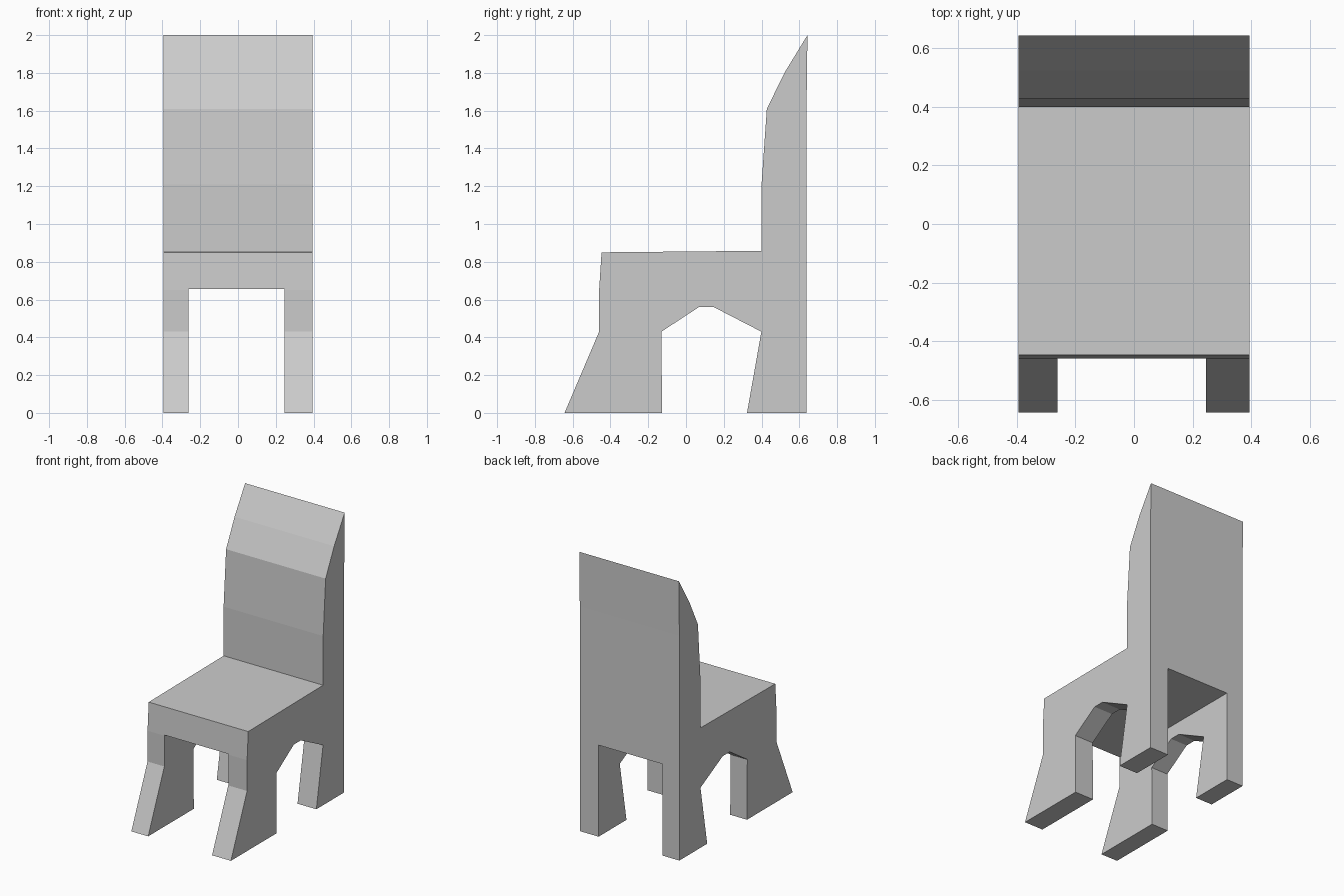
import bpy, bmesh

if "Cube" in bpy.data.objects:
    bpy.data.objects.remove(bpy.data.objects["Cube"])


def extrude_profile(name, points, x0, x1):
    """Prism from a (y, z) outline, spanning x0 to x1."""
    bm = bmesh.new()
    face = bm.faces.new([bm.verts.new((x0, y, z)) for y, z in points])
    new = bmesh.ops.extrude_face_region(bm, geom=[face])["geom"]
    bmesh.ops.translate(bm, vec=(x1 - x0, 0, 0),
                        verts=[g for g in new if isinstance(g, bmesh.types.BMVert)])
    bmesh.ops.recalc_face_normals(bm, faces=bm.faces)
    mesh = bpy.data.meshes.new(name)
    bm.to_mesh(mesh)
    bm.free()
    obj = bpy.data.objects.new(name, mesh)
    bpy.context.collection.objects.link(obj)
    return obj


# Side outline: front leg, seat, backrest, rear leg, arch between the legs
outline = [
    (-0.643, 0), (-0.46, 0.43), (-0.46, 0.65), (-0.447, 0.85),
    (-0.13, 0.853), (0.4, 0.858),
    (0.4, 1.21), (0.428, 1.61), (0.524, 1.805), (0.643, 2.0),
    (0.638, 1.61), (0.638, 0), (0.323, 0), (0.399, 0.43),
    (0.147, 0.56), (0.068, 0.56), (-0.13, 0.43), (-0.127, 0),
]
chair = extrude_profile("chair", outline, -0.394, 0.394)

# Channel running front to back that separates left and right legs
channel = extrude_profile("leg_gap_cutter",
                          [(-1, -0.2), (1, -0.2), (1, 0.655), (-1, 0.655)],
                          -0.261, 0.245)
channel.hide_render = True
cut = chair.modifiers.new("leg_gap", 'BOOLEAN')
cut.operation = 'DIFFERENCE'
cut.solver = 'EXACT'
cut.object = channel
bpy.context.view_layer.objects.active = chair
bpy.ops.object.modifier_apply(modifier=cut.name)
bpy.data.objects.remove(channel)
